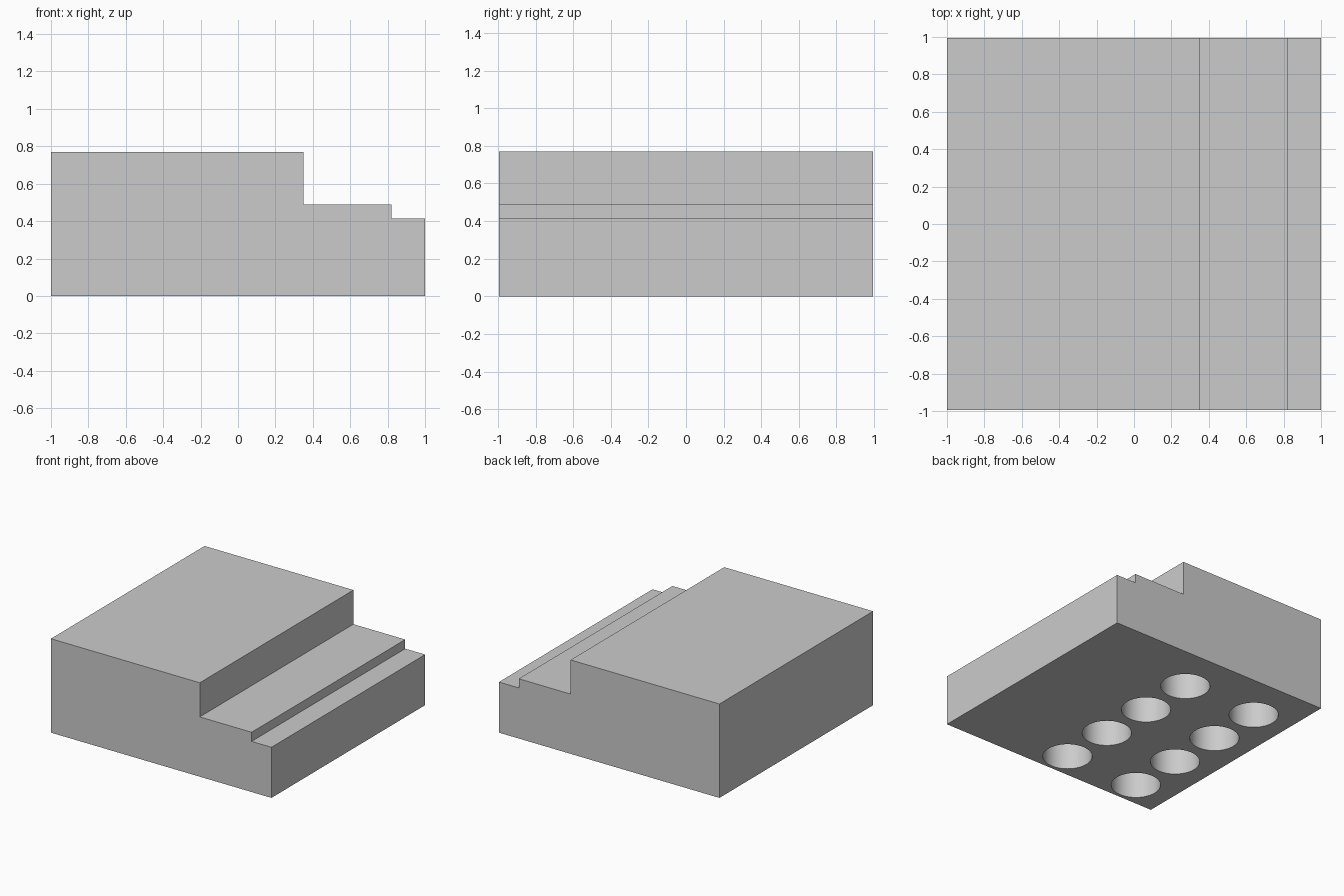
import bpy
import bmesh

cube = bpy.data.objects.get("Cube")
if cube:
    bpy.data.objects.remove(cube)

HALF_DEPTH = 0.995
HOLE_RADIUS = 0.185
HOLE_DEPTH = 0.5

grey = bpy.data.materials.new("light grey")
grey.use_nodes = True
colour = (0.6, 0.6, 0.6, 1)
grey.diffuse_color = colour
grey.node_tree.nodes["Principled BSDF"].inputs["Base Color"].default_value = colour


def add_object(name, bm):
    bmesh.ops.recalc_face_normals(bm, faces=bm.faces)
    mesh = bpy.data.meshes.new(name)
    bm.to_mesh(mesh)
    bm.free()
    mesh.materials.append(grey)
    obj = bpy.data.objects.new(name, mesh)
    bpy.context.collection.objects.link(obj)
    return obj


# Stepped block: side profile extruded from front to back
profile = [(-1, 0), (1, 0), (1, 0.415), (0.82, 0.415),
           (0.82, 0.49), (0.35, 0.49), (0.35, 0.77), (-1, 0.77)]
bm = bmesh.new()
face = bm.faces.new([bm.verts.new((x, -HALF_DEPTH, z)) for x, z in profile])
ext = bmesh.ops.extrude_face_region(bm, geom=[face])
moved = [v for v in ext["geom"] if isinstance(v, bmesh.types.BMVert)]
bmesh.ops.translate(bm, verts=moved, vec=(0, 2 * HALF_DEPTH, 0))
block = add_object("stepped_block", bm)

# Two rows of four round sockets in the underside
bm = bmesh.new()
for x in (-0.005, -0.675):
    for i in range(4):
        made = bmesh.ops.create_cone(bm, cap_ends=True, segments=64,
                                     radius1=HOLE_RADIUS, radius2=HOLE_RADIUS,
                                     depth=2 * HOLE_DEPTH)
        bmesh.ops.translate(bm, verts=made["verts"], vec=(x, 0.594 - 0.459 * i, 0))
cutter = add_object("socket_cutter", bm)
cutter.hide_render = True

cut = block.modifiers.new("sockets", 'BOOLEAN')
cut.operation = 'DIFFERENCE'
cut.solver = 'EXACT'
cut.object = cutter

# Bake the cut, then smooth only the round socket walls
bpy.ops.object.select_all(action='DESELECT')
block.select_set(True)
bpy.context.view_layer.objects.active = block
bpy.ops.object.modifier_apply(modifier=cut.name)
bpy.data.objects.remove(cutter)
bpy.ops.object.shade_smooth_by_angle()
